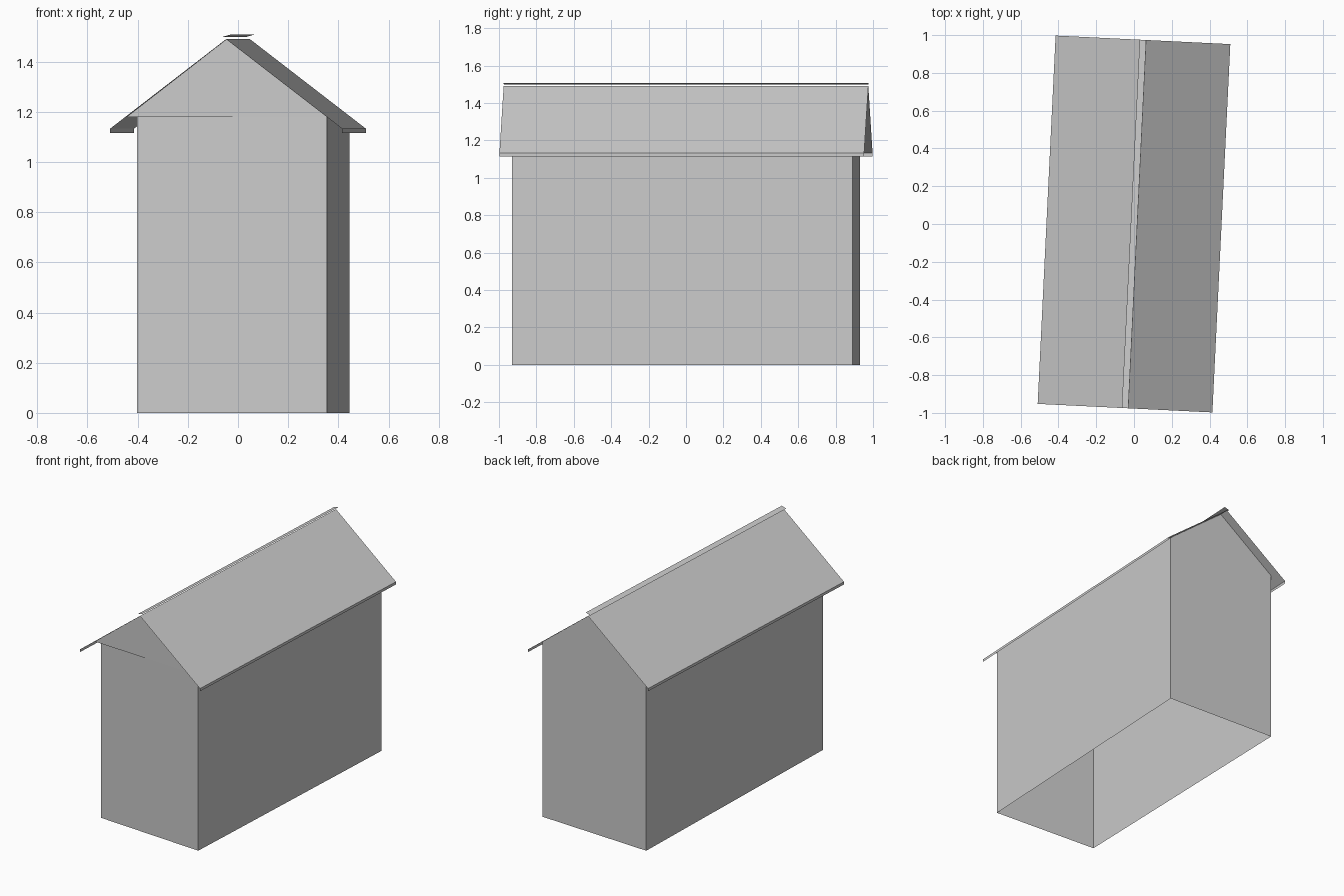
import bpy
import bmesh
from math import radians
from mathutils import Matrix

cube = bpy.data.objects.get("Cube")
if cube:
    bpy.data.objects.remove(cube, do_unlink=True)

# One plain grey for the whole building
grey = bpy.data.materials.new("light_grey")
grey.use_nodes = True
colour = (0.6, 0.6, 0.6, 1)
grey.diffuse_color = colour
grey.node_tree.nodes["Principled BSDF"].inputs["Base Color"].default_value = colour

TURN = Matrix.Rotation(radians(-2.79), 4, "Z")   # the building stands slightly askew
EAVE, WALL_TOP, APEX = 1.133, 1.18, 1.49
ROOF_X, ROOF_Y = 0.463, 0.976
WALL_X, WALL_Y = 0.40, 0.912


def sheet(name, faces):
    """Make one object from a list of polygons."""
    bm = bmesh.new()
    for points in faces:
        bm.faces.new([bm.verts.new(p) for p in points])
    bmesh.ops.remove_doubles(bm, verts=bm.verts, dist=0.0005)
    bm.transform(TURN)
    mesh = bpy.data.meshes.new(name)
    bm.to_mesh(mesh)
    bm.free()
    mesh.materials.append(grey)
    obj = bpy.data.objects.new(name, mesh)
    bpy.context.collection.objects.link(obj)
    return obj


def strip(a, b, y=ROOF_Y):
    """Quad running the length of the roof between two (x, z) points."""
    return [(a[0], -y, a[1]), (b[0], -y, b[1]), (b[0], y, b[1]), (a[0], y, a[1])]


# Walls: open box, one front corner set in a little
plan = [(WALL_X, -WALL_Y), (WALL_X, WALL_Y), (-WALL_X, WALL_Y), (-0.36, -0.90)]
walls = []
for i, (x, y) in enumerate(plan):
    u, v = plan[(i + 1) % len(plan)]
    walls.append([(x, y, 0), (u, v, 0), (u, v, WALL_TOP), (x, y, WALL_TOP)])
sheet("walls", walls)

# Gable triangles at both ends
for name, s in (("front_gable", 1), ("back_gable", -1)):
    sheet(name, [[(-s * WALL_X, -s * WALL_Y, WALL_TOP),
                  (s * WALL_X, -s * WALL_Y, WALL_TOP),
                  (0, -s * WALL_Y, APEX)]])

# Roof slopes and the narrow boards below the eaves
for side, s in (("left", 1), ("right", -1)):
    slope = strip((s * ROOF_X, EAVE), (0, APEX))
    board = strip((s * ROOF_X, EAVE - 0.018), (s * ROOF_X, EAVE))
    if s > 0:
        board.reverse()
    else:
        slope.reverse()
    if s > 0:
        slope.reverse()
        board.reverse()
        slope.reverse()
    else:
        board.reverse()
        board.reverse()
    for part, face in (("roof_slope", slope), ("eave_board", board)):
        obj = sheet(f"{side}_{part}", [face])
        # Face outwards
        poly = obj.data.polygons[0]
        if poly.normal.x * s < 0:
            obj.data.flip_normals()

# Ridge cap: thin strip tipped to one side, just above the ridge
sheet("ridge_cap", [strip((-0.0175, 1.498), (0.0175, 1.508))])
